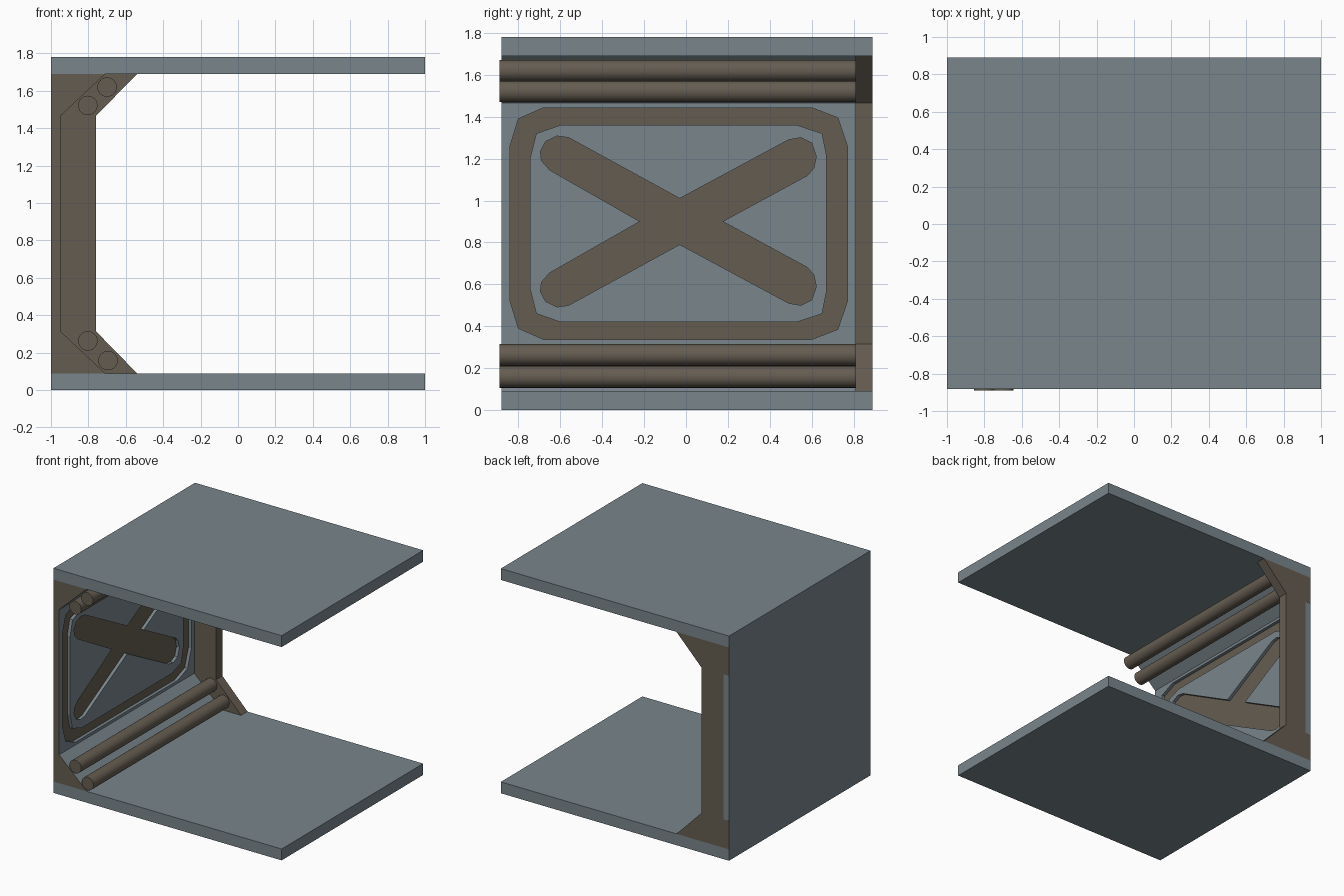
import bpy, bmesh
from mathutils import Matrix, Vector

if "Cube" in bpy.data.objects:
    bpy.data.objects.remove(bpy.data.objects["Cube"])


def material(name, rgb):
    m = bpy.data.materials.new(name)
    m.diffuse_color = (*rgb, 1)
    m.use_nodes = True
    m.node_tree.nodes["Principled BSDF"].inputs["Base Color"].default_value = m.diffuse_color
    return m


STEEL = material("blue_grey", (0.19, 0.235, 0.26))
BROWN = material("brown", (0.13, 0.108, 0.082))


def finish(name, bm, pick):
    """Make the object; pick(face) returns 1 for brown faces, 0 for grey."""
    bmesh.ops.recalc_face_normals(bm, faces=bm.faces[:])
    for f in bm.faces:
        f.material_index = pick(f)
    me = bpy.data.meshes.new(name)
    bm.to_mesh(me)
    bm.free()
    me.materials.append(STEEL)
    me.materials.append(BROWN)
    ob = bpy.data.objects.new(name, me)
    bpy.context.collection.objects.link(ob)
    return ob


def prism(name, profile, y0, y1, pick):
    """Extrude an x-z profile along y."""
    bm = bmesh.new()
    f = bm.faces.new([bm.verts.new((x, y0, z)) for x, z in profile])
    ext = bmesh.ops.extrude_face_region(bm, geom=[f])
    vs = [v for v in ext["geom"] if isinstance(v, bmesh.types.BMVert)]
    bmesh.ops.translate(bm, verts=vs, vec=(0, y1 - y0, 0))
    return finish(name, bm, pick)


def rect(x0, x1, z0, z1):
    return [(x0, z0), (x1, z0), (x1, z1), (x0, z1)]


def mirrored(lower):
    """Close a lower half profile by mirroring it about mid height."""
    return lower + [(x, 1.78 - z) for x, z in reversed(lower)]


Y0, Y1, RIB = -0.882, 0.89, 0.81
grey = lambda f: 0

# Floor and ceiling slabs
prism("floor_slab", rect(-1, 1, 0, 0.09), Y0, Y1, grey)
prism("ceiling_slab", rect(-1, 1, 1.69, 1.78), Y0, Y1, grey)

# Wall body with sloped corners: brown ends and brown groove floor
wall = mirrored([(-1, 0.09), (-0.71, 0.09), (-0.95, 0.315), (-0.975, 0.315)])
prism("wall_body", wall, Y0, RIB,
      lambda f: int(abs(f.normal.y) > 0.9 or f.normal.x > 0.9))
prism("wall_end", rect(-1, -0.95, 0.315, 1.465), RIB, Y1 - 0.001, grey)

# Back rib
rib = mirrored([(-0.95, 0.315), (-1, 0.315), (-1, 0.09), (-0.54, 0.09), (-0.76, 0.315)])
# reorder into one closed C outline
half = [(-0.95, 0.315), (-1, 0.315), (-1, 0.09), (-0.54, 0.09), (-0.76, 0.315)]
rib = half + [(x, 1.78 - z) for x, z in reversed(half)]
prism("back_rib", rib, RIB, Y1, lambda f: int(f.normal.x > -0.9 or f.calc_center_median().x > -0.99))

# Wall panel with ring groove and cross groove (y, z outlines)
ring_outer = mirrored([(-0.84, 0.52), (-0.80, 0.39), (-0.68, 0.337),
                       (0.60, 0.337), (0.725, 0.385), (0.772, 0.525)][:6])
ring_inner = mirrored([(-0.745, 0.58), (-0.715, 0.46), (-0.60, 0.42),
                       (0.53, 0.42), (0.65, 0.46), (0.672, 0.57)])
tip_l = [(-0.56, 0.5), (-0.615, 0.492), (-0.67, 0.518), (-0.695, 0.565),
         (-0.69, 0.61), (-0.65, 0.655)]
tip_r = [(0.58, 0.68), (0.61, 0.645), (0.622, 0.59), (0.60, 0.525),
         (0.548, 0.5), (0.49, 0.51)]
flip = lambda pts: [(y, 1.8 - z) for y, z in reversed(pts)]
cross = ([(-0.03, 0.79)] + tip_l + [(-0.22, 0.9)] + flip(tip_l)
         + [(-0.03, 1.01)] + flip(tip_r) + [(0.175, 0.9)] + tip_r)

cu = bpy.data.curves.new("panel_outline", 'CURVE')
cu.dimensions, cu.fill_mode, cu.extrude = '2D', 'BOTH', 0.0125
for pts in (rect(Y0, RIB, 0.315, 1.465), ring_outer, ring_inner, cross):
    sp = cu.splines.new('POLY')
    sp.points.add(len(pts) - 1)
    for p, (y, z) in zip(sp.points, pts):
        p.co = (y, z, 0, 1)
    sp.use_cyclic_u = True
tmp = bpy.data.objects.new("panel_outline", cu)
bpy.context.collection.objects.link(tmp)
bpy.context.view_layer.update()
me = bpy.data.meshes.new_from_object(tmp.evaluated_get(bpy.context.evaluated_depsgraph_get()))
bpy.data.objects.remove(tmp)
bm = bmesh.new()
bm.from_mesh(me)
bpy.data.meshes.remove(me)
bmesh.ops.remove_doubles(bm, verts=bm.verts[:], dist=1e-5)
bm.transform(Matrix(((0, 0, 1, -0.9625), (1, 0, 0, 0), (0, 1, 0, 0), (0, 0, 0, 1))))
for f in bm.faces:
    f.smooth = False
finish("wall_panel", bm, lambda f: int(f.calc_center_median().y < Y0 + 0.001))

# Pipes along the sloped corners
for i, (x, z) in enumerate([(-0.803, 0.263), (-0.695, 0.158), (-0.803, 1.522), (-0.70, 1.62)]):
    bm = bmesh.new()
    bmesh.ops.create_cone(bm, cap_ends=True, segments=24, radius1=0.052,
                          radius2=0.052, depth=RIB + 0.89)
    bm.transform(Matrix.Translation((x, (RIB - 0.89) / 2, z)) @ Matrix.Rotation(1.5707963, 4, 'X'))
    for f in bm.faces:
        f.smooth = len(f.verts) == 4
    finish(f"pipe_{i + 1}", bm, lambda f: 1)
